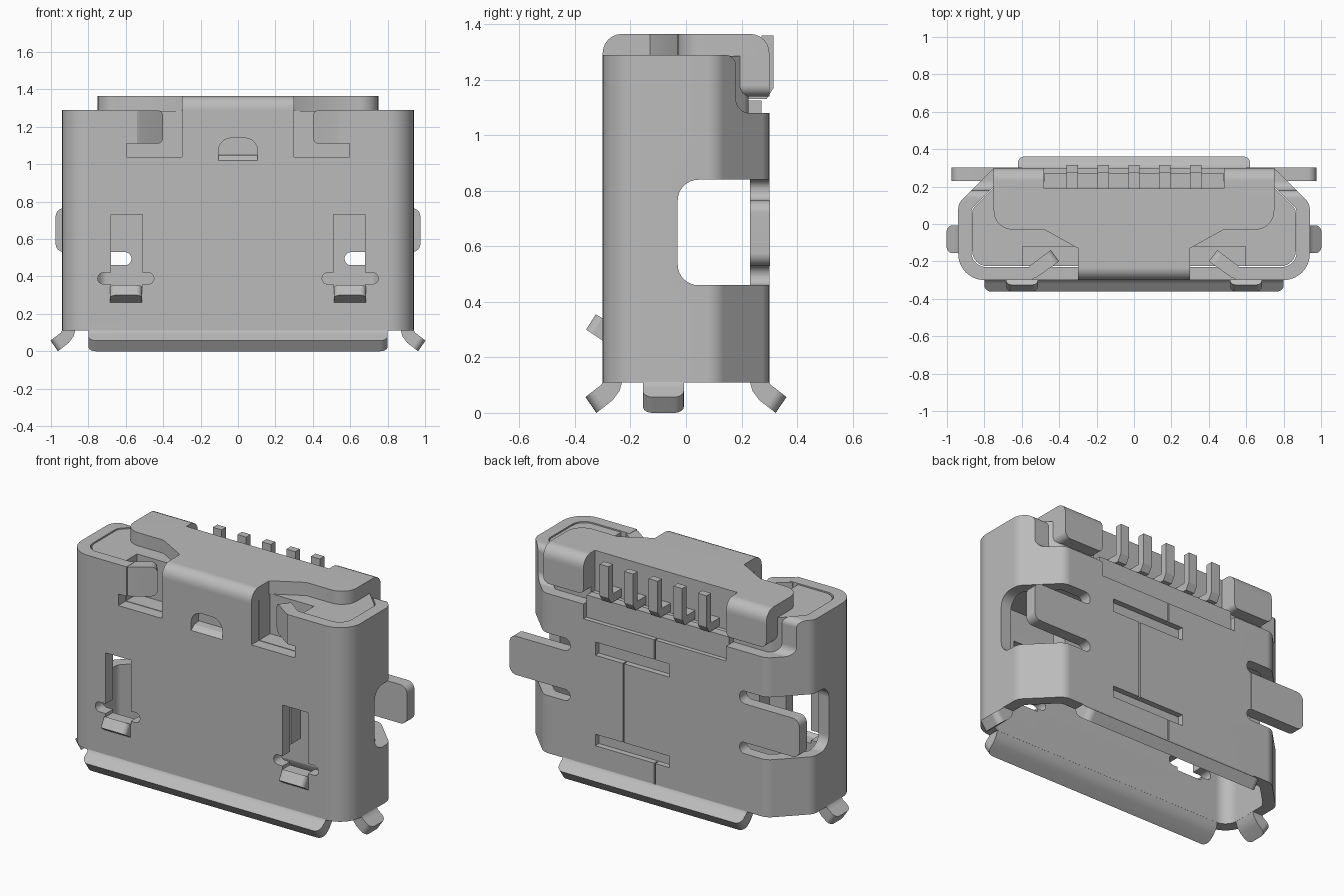
import bpy, bmesh, math
from mathutils import Vector

if "Cube" in bpy.data.objects:
    bpy.data.objects.remove(bpy.data.objects["Cube"], do_unlink=True)

grey = bpy.data.materials.new("satin_grey")
grey.use_nodes = True
grey.diffuse_color = (0.5, 0.5, 0.5, 1)
grey.node_tree.nodes["Principled BSDF"].inputs["Base Color"].default_value = (0.5, 0.5, 0.5, 1)


def fillet(corners, steps=8):
    """Round a polygon; each corner is (a, b) or (a, b, radius)."""
    out, n = [], len(corners)
    for i, c in enumerate(corners):
        p = Vector(c[:2])
        r = c[2] if len(c) > 2 else 0
        if not r:
            out.append(p)
            continue
        u = (Vector(corners[i - 1][:2]) - p).normalized()
        v = (Vector(corners[(i + 1) % n][:2]) - p).normalized()
        half = u.angle(v) / 2
        centre = p + (u + v).normalized() * (r / math.sin(half))
        a = p + u * (r / math.tan(half)) - centre
        b = p + v * (r / math.tan(half)) - centre
        sweep = a.angle(b)
        for k in range(steps + 1):
            t = k / steps
            out.append(centre + (a * math.sin((1 - t) * sweep) + b * math.sin(t * sweep)) / math.sin(sweep))
    return out


def rect(a0, a1, b0, b1, r=0):
    return [(a0, b0, r), (a1, b0, r), (a1, b1, r), (a0, b1, r)]


def prism(name, corners, axis, lo, hi, bevel=None, radius=0):
    """Extrude a polygon along an axis; bevel(p, q) picks edges to round."""
    place = {"x": lambda p, d: (d, p[0], p[1]),
             "y": lambda p, d: (p[0], d, p[1]),
             "z": lambda p, d: (p[0], p[1], d)}[axis]
    pts = fillet(corners)
    bm = bmesh.new()
    a = [bm.verts.new(place(p, lo)) for p in pts]
    b = [bm.verts.new(place(p, hi)) for p in pts]
    bm.faces.new(a)
    bm.faces.new(b)
    for i in range(len(pts)):
        j = (i + 1) % len(pts)
        bm.faces.new((a[i], a[j], b[j], b[i]))
    bmesh.ops.recalc_face_normals(bm, faces=bm.faces)
    if bevel:
        edges = [e for e in bm.edges if bevel(e.verts[0].co, e.verts[1].co)]
        bmesh.ops.bevel(bm, geom=edges, offset=radius, segments=6, profile=0.5, affect="EDGES")
    mesh = bpy.data.meshes.new(name)
    bm.to_mesh(mesh)
    bm.free()
    mesh.materials.append(grey)
    ob = bpy.data.objects.new(name, mesh)
    bpy.context.collection.objects.link(ob)
    return ob


def cut(ob, cutters):
    """Subtract the cutters, then delete them."""
    for c in cutters:
        c.hide_render = True
        m = ob.modifiers.new("cut", "BOOLEAN")
        m.operation, m.solver, m.object = "DIFFERENCE", "EXACT", c
    dg = bpy.context.evaluated_depsgraph_get()
    mesh = bpy.data.meshes.new_from_object(ob.evaluated_get(dg))
    ob.modifiers.clear()
    ob.data = mesh
    for c in cutters:
        bpy.data.objects.remove(c, do_unlink=True)


def both(half):
    """Complete a right half outline with its mirror image."""
    return half + [(-c[0], *c[1:]) for c in reversed(half)]


def flip(corners, s):
    return [(s * c[0], *c[1:]) for c in corners]


def span(a, b):
    return min(a, b), max(a, b)


parts = []

# Metal shell: hollow sleeve with chamfered back corners
outer = both([(0.94, -0.30, 0.14), (0.94, 0.11, 0.08), (0.75, 0.30, 0.08)])
inner = both([(0.87, -0.23, 0.08), (0.87, 0.081, 0.05), (0.721, 0.23, 0.05)])
shell = prism("shell", outer, "z", 0.11, 1.29)
cutters = [prism("cutter", inner, "z", 0, 1.5)]
# lowered back rim with curved step, and shallow notch below it
step = [(0.13, 1.29), (0.18, 1.29, 0.04), (0.18, 1.08, 0.05), (0.5, 1.08), (0.5, 1.5), (0.13, 1.5)]
cutters.append(prism("cutter", step, "x", -1.2, 1.2))
cutters.append(prism("cutter", rect(-0.48, 0.48, 0.99, 1.2), "y", 0.15, 0.5))
# arched window in the front centre
arch = [(-0.105, 1.01), (0.105, 1.01), (0.105, 1.14, 0.07), (-0.105, 1.14, 0.07)]
cutters.append(prism("cutter", arch, "y", -0.5, -0.15))
# back seam: two joint recesses and the hairline between them
for z0, z1 in ((0.24, 0.31), (0.79, 0.87)):
    cutters.append(prism("cutter", rect(-0.10, 0.40, z0, z1), "y", 0.265, 0.5))
for x, z0, z1 in ((0.21, 0.30, 0.80), (0, 0.05, 0.25), (0, 0.86, 1.0)):
    cutters.append(prism("cutter", rect(x - 0.004, x + 0.004, z0, z1), "y", 0.27, 0.5))
for s in (-1, 1):
    # side window running round to the back, with round-ended slots
    lo, hi = span(s * 0.605, s * 1.2)
    cutters.append(prism("cutter", rect(-0.03, 0.6, 0.46, 0.84, 0.075), "x", lo, hi))
    for z0, z1 in ((0.46, 0.53), (0.765, 0.84)):
        cutters.append(prism("cutter", flip(rect(0.57, 0.72, z0, z1, 0.034), s), "y", 0.15, 0.5))
    # front spring windows with cross slots
    cutters.append(prism("cutter", flip(rect(0.51, 0.68, 0.34, 0.73), s), "y", -0.5, -0.15))
    cutters.append(prism("cutter", flip(rect(0.45, 0.75, 0.36, 0.42, 0.029), s), "y", -0.5, -0.15))
    # stepped cutout beside the front strap
    cutout = [(0.30, 1.04), (0.595, 1.04), (0.595, 1.11), (0.54, 1.11), (0.54, 1.5), (0.30, 1.5)]
    cutters.append(prism("cutter", flip(cutout, s), "y", -0.5, -0.15))
cut(shell, cutters)
parts.append(shell)

# Small sloped sill in the arched window
parts.append(prism("window_sill", [(-0.30, 1.01), (-0.30, 1.02), (-0.27, 1.045), (-0.22, 1.05), (-0.22, 1.01)],
                   "x", -0.105, 0.105))

# Flared lips round the mouth: (outward distance, height)
lip = [(0, 0.112), (0.006, 0.10), (0.02, 0.09), (0.062, 0.057), (0.023, 0.0),
       (-0.035, 0.045), (-0.06, 0.078), (-0.07, 0.112)]


def tip(along):
    def pick(p, q):
        return abs(p[along] - q[along]) < 1e-5 and max(p.z, q.z) < 0.06 and abs(abs(p.z - q.z) - 0.057) < 1e-4
    return pick


for name, base, s, w in (("front_lip", 0.30, -1, 0.80), ("back_lip", 0.30, 1, 0.62)):
    parts.append(prism(name, [(s * (base + d), z) for d, z in lip], "x", -w, w, tip(0), 0.04))
for name, s in (("left_lip", 1), ("right_lip", -1)):
    parts.append(prism(name, [(s * (0.94 + d), z) for d, z in lip], "y", -0.155, -0.008, tip(1), 0.035))

# Plastic housing filling the upper shell
body = both([(0.865, -0.225, 0.08), (0.865, 0.079, 0.05), (0.719, 0.225, 0.05)])
housing = prism("housing", body, "z", 0.92, 1.285)
cutters = [prism("cutter", rect(-0.48, 0.48, 1.12, 1.5), "y", 0.19, 0.5)]
for s in (-1, 1):
    cutters.append(prism("cutter", flip(rect(0.30, 0.595, -0.5, -0.12), s), "z", 1.04, 1.5))
cut(housing, cutters)
parts.append(housing)
parts.append(prism("back_plate", rect(0.22, 0.272, 0.985, 1.125), "x", -0.478, 0.478))
parts.append(prism("tongue", rect(-0.46, 0.46, -0.15, -0.05), "z", 0.42, 0.93))

# Top cap with the strap folded over the front edge
cap = both([(0.30, -0.30), (0.30, -0.13), (0.48, -0.03), (0.75, -0.03, 0.10),
            (0.75, 0.30), (0.48, 0.30), (0.48, 0.19)])
parts.append(prism("top_cap", cap, "z", 1.285, 1.365,
                   lambda p, q: min(p.z, q.z) > 1.36 and abs(p.y - q.y) < 1e-5 and abs(p.y) > 0.29, 0.068))

# Contact pins bent up behind the cap
pin = [(0.17, 1.13), (0.29, 1.13), (0.315, 1.17), (0.315, 1.36), (0.272, 1.36), (0.272, 1.18), (0.17, 1.18)]
for i in range(5):
    x = (i - 2) * 0.165
    parts.append(prism(f"contact_pin_{i + 1}", pin, "x", x - 0.03, x + 0.03))

for s, side in ((1, "left"), (-1, "right")):
    # wing of the cap hanging down at the back
    wing = [(0.48, 1.14, 0.03), (0.75, 1.14, 0.04), (0.75, 1.285), (0.48, 1.285)]
    parts.append(prism(side + "_cap_wing", flip(wing, s), "y", 0.18, 0.30))
    # mounting ear in line with the back wall
    ear = [(0.60, 0.53), (0.975, 0.53, 0.045), (0.975, 0.765, 0.045), (0.60, 0.765)]
    parts.append(prism(side + "_mounting_ear", flip(ear, s), "y", 0.23, 0.303))
    # shell flap folded into the housing pocket
    flap = [(0.56, -0.30), (0.52, -0.285), (0.40, -0.20), (0.445, -0.14), (0.56, -0.225)]
    parts.append(prism(side + "_folded_flap", flip(flap, s), "z", 1.11, 1.288,
                       lambda p, q: abs(p.z - q.z) < 1e-5 and max(abs(p.x), abs(q.x)) < 0.45, 0.035))
    # spring hook poking out of the front window
    hook = [(-0.23, 0.22), (-0.30, 0.26), (-0.36, 0.30), (-0.325, 0.355), (-0.29, 0.335), (-0.23, 0.30)]
    lo, hi = span(s * 0.513, s * 0.685)
    parts.append(prism(side + "_spring_hook", hook, "x", lo, hi,
                       lambda p, q: abs(p.x - q.x) < 1e-5 and max(p.y, q.y) < -0.32, 0.03))

# Smooth rounded corners, crisp edges
for ob in parts:
    ob.data.shade_smooth()
    ob.data.set_sharp_from_angle(angle=math.radians(30))
    ob.modifiers.new("flat_normals", "WEIGHTED_NORMAL").keep_sharp = True
